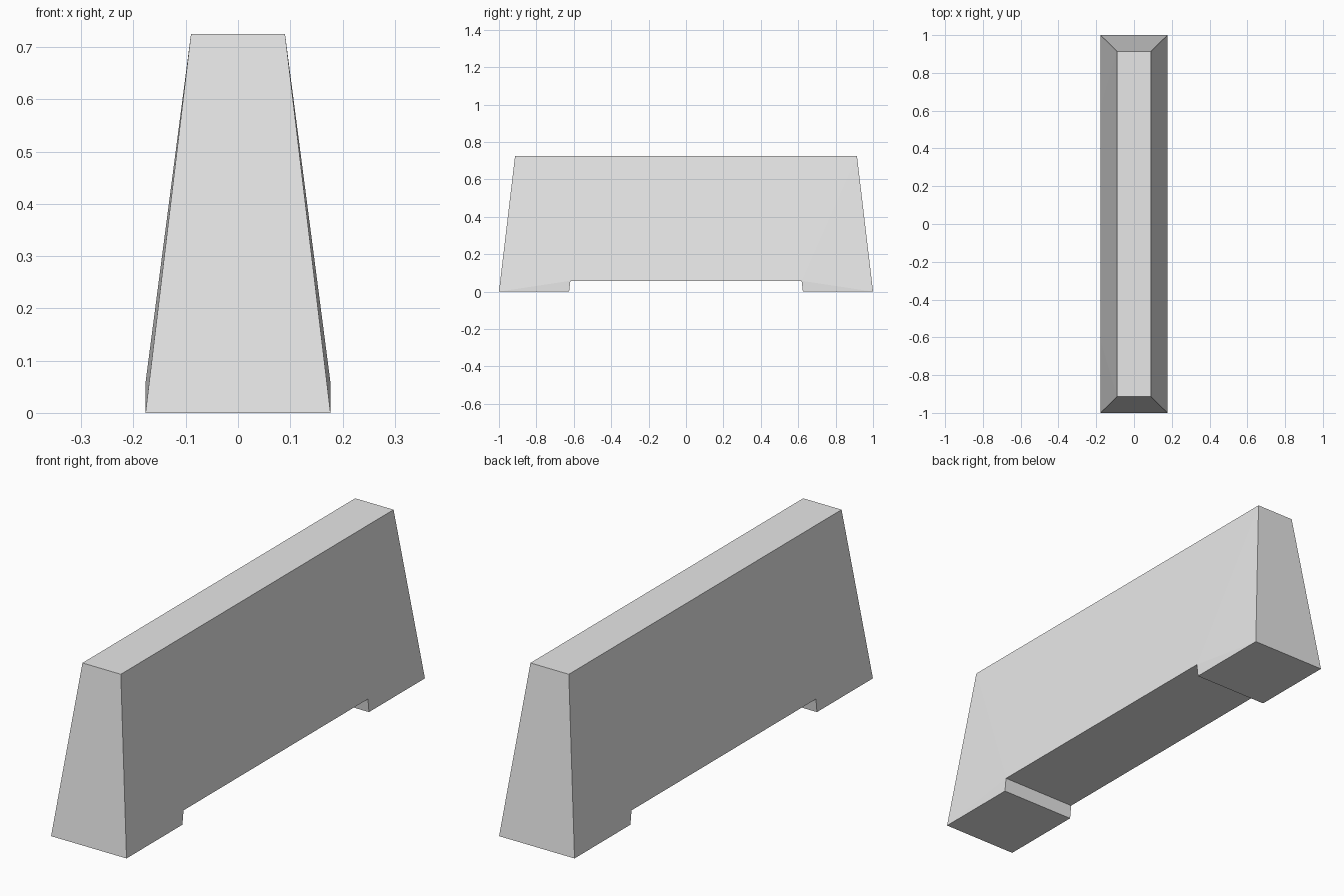
import bpy
import bmesh

default = bpy.data.objects.get("Cube")
if default:
    bpy.data.objects.remove(default, do_unlink=True)

# Plain concrete grey
concrete = bpy.data.materials.new("concrete_grey")
concrete.use_nodes = True
colour = (0.8, 0.8, 0.8, 1.0)
concrete.diffuse_color = colour
concrete.node_tree.nodes["Principled BSDF"].inputs["Base Color"].default_value = colour

BASE_X, TOP_X = 0.177, 0.09
# Half of the long outline (y, z, half width), from base corner to notch and top
HALF = {
    "base": (1.0, 0.0, BASE_X),
    "foot": (0.625, 0.0, BASE_X),
    "notch": (0.618, 0.058, BASE_X),
    "top": (0.914, 0.725, TOP_X),
}

bm = bmesh.new()
v = {(name, sx, sy): bm.verts.new((sx * hw, sy * y, z))
     for name, (y, z, hw) in HALF.items()
     for sx in (-1, 1) for sy in (-1, 1)}


def across(a, b, sy_a, sy_b):
    """Face spanning the full width between two outline points."""
    bm.faces.new([v[a, -1, sy_a], v[a, 1, sy_a], v[b, 1, sy_b], v[b, -1, sy_b]])


# Sloped ends, feet undersides and notch walls
for sy in (-1, 1):
    across("top", "base", sy, sy)
    across("base", "foot", sy, sy)
    across("foot", "notch", sy, sy)

# Top surface and notch ceiling
across("top", "top", -1, 1)
across("notch", "notch", -1, 1)

# Long sloped sides: middle panel and the two foot panels
for sx in (-1, 1):
    bm.faces.new([v["top", sx, -1], v["top", sx, 1],
                  v["notch", sx, 1], v["notch", sx, -1]])
    for sy in (-1, 1):
        bm.faces.new([v["top", sx, sy], v["base", sx, sy], v["notch", sx, sy]])
        bm.faces.new([v["base", sx, sy], v["foot", sx, sy], v["notch", sx, sy]])

bmesh.ops.recalc_face_normals(bm, faces=bm.faces)
mesh = bpy.data.meshes.new("barrier_block")
bm.to_mesh(mesh)
bm.free()
mesh.materials.append(concrete)
barrier = bpy.data.objects.new("barrier_block", mesh)
bpy.context.collection.objects.link(barrier)
